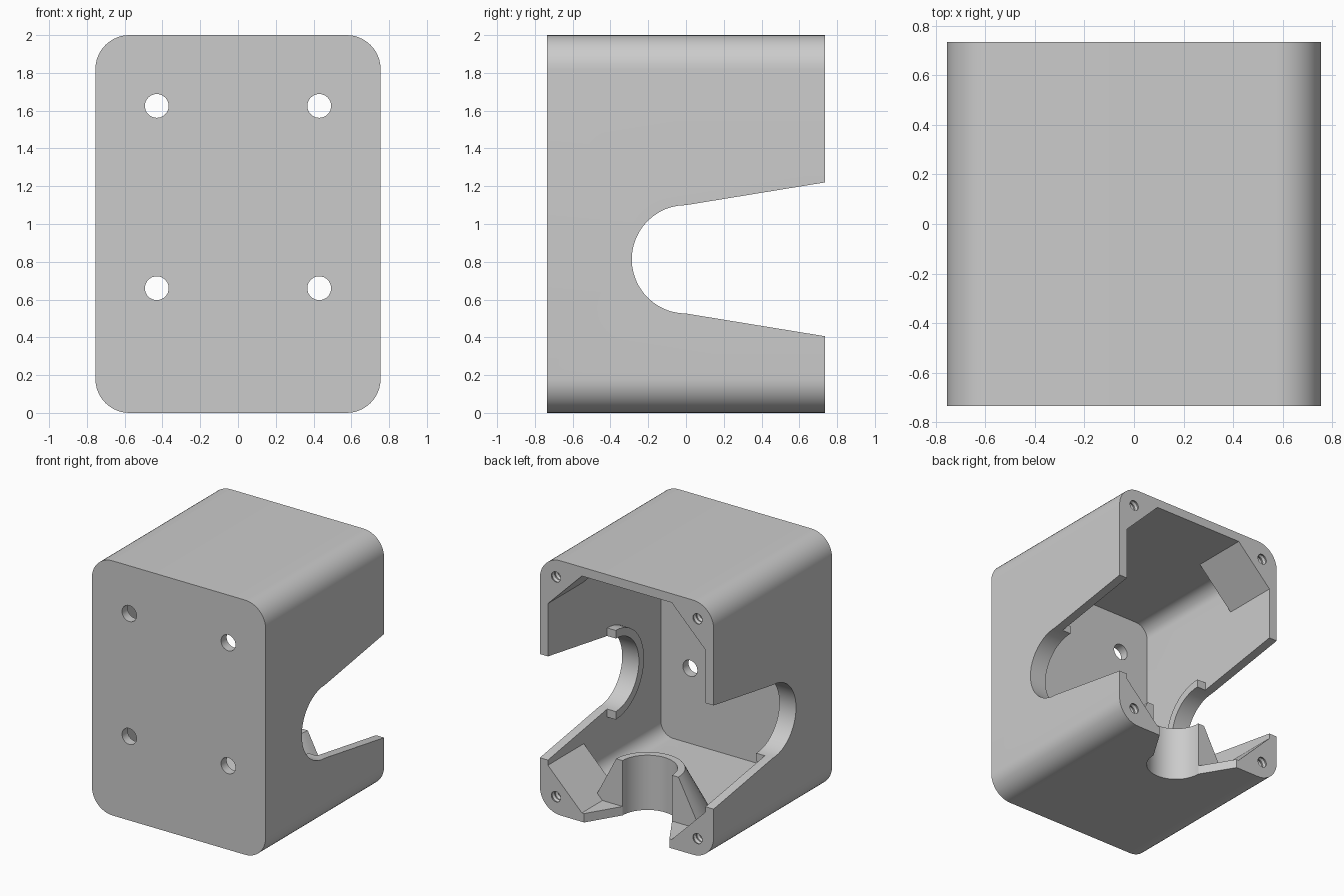
import bpy, bmesh
from math import sin, cos, pi

if "Cube" in bpy.data.objects:
    bpy.data.objects.remove(bpy.data.objects["Cube"], do_unlink=True)

W, D, H = 0.755, 0.735, 2.0      # half width, half depth, height
WALL = 0.07
STEPS = 24

grey = bpy.data.materials.new("plain grey")
grey.use_nodes = True
colour = (0.6, 0.6, 0.6, 1)
grey.diffuse_color = colour
grey.node_tree.nodes["Principled BSDF"].inputs["Base Color"].default_value = colour


def loft(name, rings):
    """Solid skinned through equal-length rings of 3D points."""
    bm = bmesh.new()
    rows = [[bm.verts.new(p) for p in ring] for ring in rings]
    n = len(rows[0])
    for a, b in zip(rows, rows[1:]):
        for i in range(n):
            j = (i + 1) % n
            bm.faces.new((a[i], a[j], b[j], b[i]))
    bm.faces.new(rows[0])
    bm.faces.new(rows[-1])
    bmesh.ops.recalc_face_normals(bm, faces=bm.faces)
    mesh = bpy.data.meshes.new(name)
    bm.to_mesh(mesh)
    bm.free()
    mesh.materials.append(grey)
    ob = bpy.data.objects.new(name, mesh)
    bpy.context.collection.objects.link(ob)
    return ob


def along_x(pts, x):
    return [(x, a, b) for a, b in pts]


def along_y(pts, y):
    return [(a, y, b) for a, b in pts]


def along_z(pts, z):
    return [(a, b, z) for a, b in pts]


def arc(cx, cy, r, start, end, steps=STEPS):
    return [(cx + r * cos(start + (end - start) * i / steps),
             cy + r * sin(start + (end - start) * i / steps)) for i in range(steps + 1)]


def circle(cx, cy, r):
    return arc(cx, cy, r, 0, 2 * pi, 32)[:-1]


def rounded(inset, r):
    w, h = W - inset - r, H / 2 - inset - r
    pts = []
    for k, (sx, sz) in enumerate(((1, 1), (-1, 1), (-1, -1), (1, -1))):
        pts += arc(sx * w, H / 2 + sz * h, r, k * pi / 2, (k + 1) * pi / 2, 12)
    return pts


def combine(body, other, operation):
    mod = body.modifiers.new("join", 'BOOLEAN')
    mod.operation, mod.solver, mod.object = operation, 'EXACT', other
    bpy.context.view_layer.objects.active = body
    bpy.ops.object.modifier_apply(modifier=mod.name)
    bpy.data.objects.remove(other, do_unlink=True)


def cut(body, *rings):
    combine(body, loft("cutter", rings), 'DIFFERENCE')


# Outer shell, with the hollow open at the back
housing = loft("housing", [along_y(rounded(0, 0.18), y) for y in (-D, D)])
cut(housing, *[along_y(rounded(WALL, 0.11), y) for y in (-D + WALL, 0.29)])

# Rear hollow with cut corners, which leaves four screw posts
w, h, c = W - WALL, H / 2 - WALL, 0.295
octagon = [(w, c - h), (w, h - c), (w - c, h), (c - w, h),
           (-w, h - c), (-w, c - h), (c - w, -h), (w - c, -h)]
octagon = [(x, z + H / 2) for x, z in octagon]
cut(housing, *[along_y(octagon, y) for y in (0.28, D + 0.1)])

# Half-round ribs inside the side walls
SLOT_Z, SLOT_R = 0.813, 0.287
half_disc = arc(0, SLOT_Z, 0.35, pi / 2, 3 * pi / 2)
for s in (-1, 1):
    rib = loft("side_rib", [along_x(half_disc, s * x) for x in (0.61, 0.72)])
    combine(housing, rib, 'UNION')

# Tapered half collar on the floor
NOTCH_Y, NOTCH_R = 0.48, 0.215
collar = loft("floor_collar", [along_z(arc(0, NOTCH_Y, r, pi, 2 * pi), z)
                               for r, z in ((0.48, 0.03), (0.27, 0.43))])
combine(housing, collar, 'UNION')

# Side slots, flaring towards the back
slot = arc(0, SLOT_Z, SLOT_R, pi / 2, 3 * pi / 2)
slot += [(0.9, SLOT_Z - 0.434), (0.9, SLOT_Z + 0.434)]
cut(housing, *[along_x(slot, x) for x in (-1, 1)])

# Floor notch through the collar
notch = arc(0, NOTCH_Y, NOTCH_R, pi, 2 * pi)
notch += [(0.41, 0.8), (-0.41, 0.8)]
cut(housing, *[along_z(notch, z) for z in (-0.1, 0.6)])

# Mounting holes in the front plate
for x in (-0.43, 0.43):
    for z in (0.66, 1.625):
        cut(housing, *[along_y(circle(x, z, 0.063), y) for y in (-D - 0.1, -D + 0.15)])

# Ridged screw holes in the posts
for x in (-0.615, 0.615):
    for z in (0.137, 1.863):
        ridges = [along_y(circle(x, z, 0.048 - 0.008 * (i % 2)), D + 0.02 - 0.02 * i)
                  for i in range(17)]
        cut(housing, *ridges)

# Smooth curved walls, keep edges crisp
bpy.ops.object.select_all(action='DESELECT')
housing.select_set(True)
bpy.context.view_layer.objects.active = housing
bpy.ops.object.shade_smooth_by_angle(angle=pi / 7)
